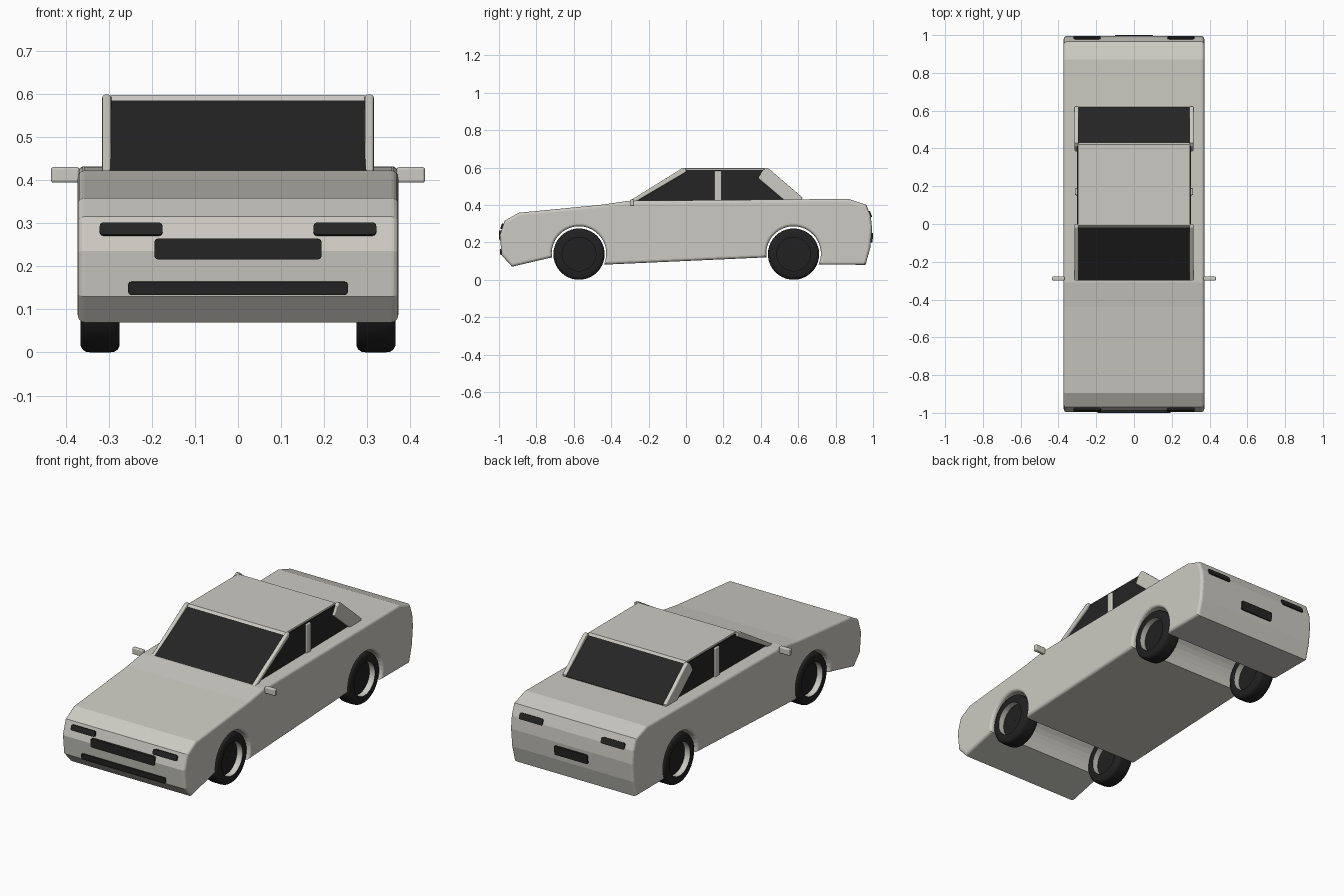
import bpy, bmesh, math

if "Cube" in bpy.data.objects:
    bpy.data.objects.remove(bpy.data.objects["Cube"])


def material(name, rgb):
    m = bpy.data.materials.new(name)
    m.diffuse_color = (*rgb, 1)
    m.use_nodes = True
    m.node_tree.nodes["Principled BSDF"].inputs["Base Color"].default_value = m.diffuse_color
    return m


PAINT = material("warm_grey_paint", (0.60, 0.59, 0.54))
GLASS = material("dark_glass", (0.018, 0.018, 0.018))
RUBBER = material("black_rubber", (0.015, 0.015, 0.016))


def finish(name, bm, *mats):
    bmesh.ops.recalc_face_normals(bm, faces=bm.faces[:])
    me = bpy.data.meshes.new(name)
    bm.to_mesh(me)
    bm.free()
    for m in mats:
        me.materials.append(m)
    ob = bpy.data.objects.new(name, me)
    bpy.context.collection.objects.link(ob)
    return ob


def prism(name, pts, x0, x1, mat, bevel=0, segments=3):
    """Side profile of (y, z) points extruded across x, with rounded side rims."""
    bm = bmesh.new()
    a = [bm.verts.new((x0, y, z)) for y, z in pts]
    b = [bm.verts.new((x1, y, z)) for y, z in pts]
    caps = [bm.faces.new(a), bm.faces.new(b[::-1])]
    n = len(pts)
    for i in range(n):
        j = (i + 1) % n
        bm.faces.new((a[i], b[i], b[j], a[j]))
    bmesh.ops.recalc_face_normals(bm, faces=bm.faces[:])
    if bevel:
        rims = [e for f in caps for e in f.edges]
        bmesh.ops.bevel(bm, geom=rims, offset=bevel, segments=segments,
                        profile=0.5, affect='EDGES', clamp_overlap=True)
    return finish(name, bm, mat)


def box(name, centre, size, mat, bevel, axis=None, tilt=0):
    """Rounded box; with an axis, only the edges along that axis are rounded."""
    bm = bmesh.new()
    bmesh.ops.create_cube(bm, size=1)
    bmesh.ops.scale(bm, vec=size, verts=bm.verts[:])
    edges = [e for e in bm.edges if axis is None
             or abs(e.verts[0].co[axis] - e.verts[1].co[axis]) > 1e-5]
    bmesh.ops.bevel(bm, geom=edges, offset=bevel, segments=3, profile=0.5,
                    affect='EDGES', clamp_overlap=True)
    ob = finish(name, bm, mat)
    ob.location = centre
    ob.rotation_euler.x = math.radians(tilt)
    return ob


def lathe(name, profile, centre, mats, inner=None, sides=40):
    """Closed (x, radius) loop revolved around x; faces at the inner radius get slot 1."""
    bm = bmesh.new()
    rings = []
    for k in range(sides):
        t = 2 * math.pi * k / sides
        rings.append([bm.verts.new((x, r * math.cos(t), r * math.sin(t)))
                      for x, r in profile])
    n = len(profile)
    for k in range(sides):
        p, q = rings[k], rings[(k + 1) % sides]
        for i in range(n):
            j = (i + 1) % n
            f = bm.faces.new((p[i], p[j], q[j], q[i]))
            if inner and max(profile[i][1], profile[j][1]) <= inner:
                f.material_index = 1
    ob = finish(name, bm, *mats)
    ob.location = centre
    smooth(ob)
    return ob


def smooth(ob):
    bpy.ops.object.select_all(action='DESELECT')
    ob.select_set(True)
    bpy.context.view_layer.objects.active = ob
    bpy.ops.object.shade_smooth_by_angle(angle=math.radians(35))


AXLES = {"front": -0.572, "rear": 0.575}
WHEEL_R = 0.137


def arch(yc):
    steps = 22
    angles = [math.radians(188 - 212 * i / steps) for i in range(steps + 1)]
    return [(yc + 0.146 * math.cos(t), 0.14 + 0.146 * math.sin(t)) for t in angles]


# Body shell, with wheel arches running through the underside
body = [(-0.93, 0.07)] + arch(AXLES["front"]) + arch(AXLES["rear"]) + [
    (0.96, 0.08), (0.985, 0.17), (0.995, 0.27), (0.988, 0.34), (0.965, 0.40),
    (0.87, 0.432), (0.62, 0.43), (-0.31, 0.422), (-0.44, 0.402),
    (-0.895, 0.358), (-0.97, 0.315), (-0.996, 0.235), (-0.985, 0.13)]
prism("body", body, -0.372, 0.372, PAINT, 0.022, 4)

# Glass cabin and roof panel
prism("cabin_glass", [(-0.30, 0.41), (-0.30, 0.422), (-0.01, 0.587),
                      (0.42, 0.587), (0.62, 0.432), (0.62, 0.41)],
      -0.302, 0.302, GLASS)
prism("roof", [(-0.018, 0.585), (-0.008, 0.597), (0.42, 0.597), (0.428, 0.585)],
      -0.297, 0.297, PAINT, 0.004, 2)

# Pillars, mirrors
for side, s in (("right", 1), ("left", -1)):
    x0, x1 = sorted((s * 0.294, s * 0.315))
    prism("front_pillar_" + side, [(-0.312, 0.415), (-0.272, 0.415), (0.0, 0.575),
                                   (0.0, 0.598), (-0.018, 0.598)],
          x0, x1, PAINT, 0.006)
    prism("rear_pillar_" + side, [(0.385, 0.543), (0.41, 0.585), (0.43, 0.598),
                                  (0.445, 0.592), (0.622, 0.44), (0.62, 0.42),
                                  (0.53, 0.42)],
          x0, x1, PAINT, 0.006)
    box("middle_pillar_" + side, (s * 0.303, 0.171, 0.50), (0.018, 0.038, 0.165),
        PAINT, 0.006)
    box("mirror_" + side, (s * 0.401, -0.288, 0.412), (0.066, 0.022, 0.036),
        PAINT, 0.006)

# Wheels: ring tyres with a light inner wall and a recessed hub disc
TYRE = [(-0.045, 0.090), (-0.045, 0.122), (-0.041, 0.130), (-0.033, 0.1355),
        (-0.022, WHEEL_R), (0.022, WHEEL_R), (0.033, 0.1355), (0.041, 0.130),
        (0.045, 0.122), (0.045, 0.090)]
HUB = [(-0.012, 0.001), (-0.012, 0.0905), (0.012, 0.0905), (0.012, 0.001)]
for axle, y in AXLES.items():
    for side, s in (("right", 1), ("left", -1)):
        centre = (s * 0.32, y, WHEEL_R)
        lathe(f"{axle}_tyre_{side}", TYRE, centre, (RUBBER, PAINT), inner=0.0901)
        lathe(f"{axle}_hub_{side}", HUB, centre, (RUBBER,))

# Lights, grille, intake and rear plate
for side, s in (("right", 1), ("left", -1)):
    box("headlight_" + side, (s * 0.248, -0.981, 0.285), (0.146, 0.016, 0.030),
        GLASS, 0.009, axis=1, tilt=-18)
    box("tail_light_" + side, (s * 0.248, 0.983, 0.350), (0.142, 0.014, 0.034),
        GLASS, 0.009, axis=1, tilt=20)
box("grille", (0, -0.990, 0.240), (0.388, 0.020, 0.048), GLASS, 0.008, axis=1)
box("lower_intake", (0, -0.986, 0.149), (0.510, 0.016, 0.031), GLASS, 0.008,
    axis=1, tilt=5)
box("rear_plate", (0, 0.990, 0.225), (0.200, 0.018, 0.050), GLASS, 0.006,
    axis=1, tilt=-5)
